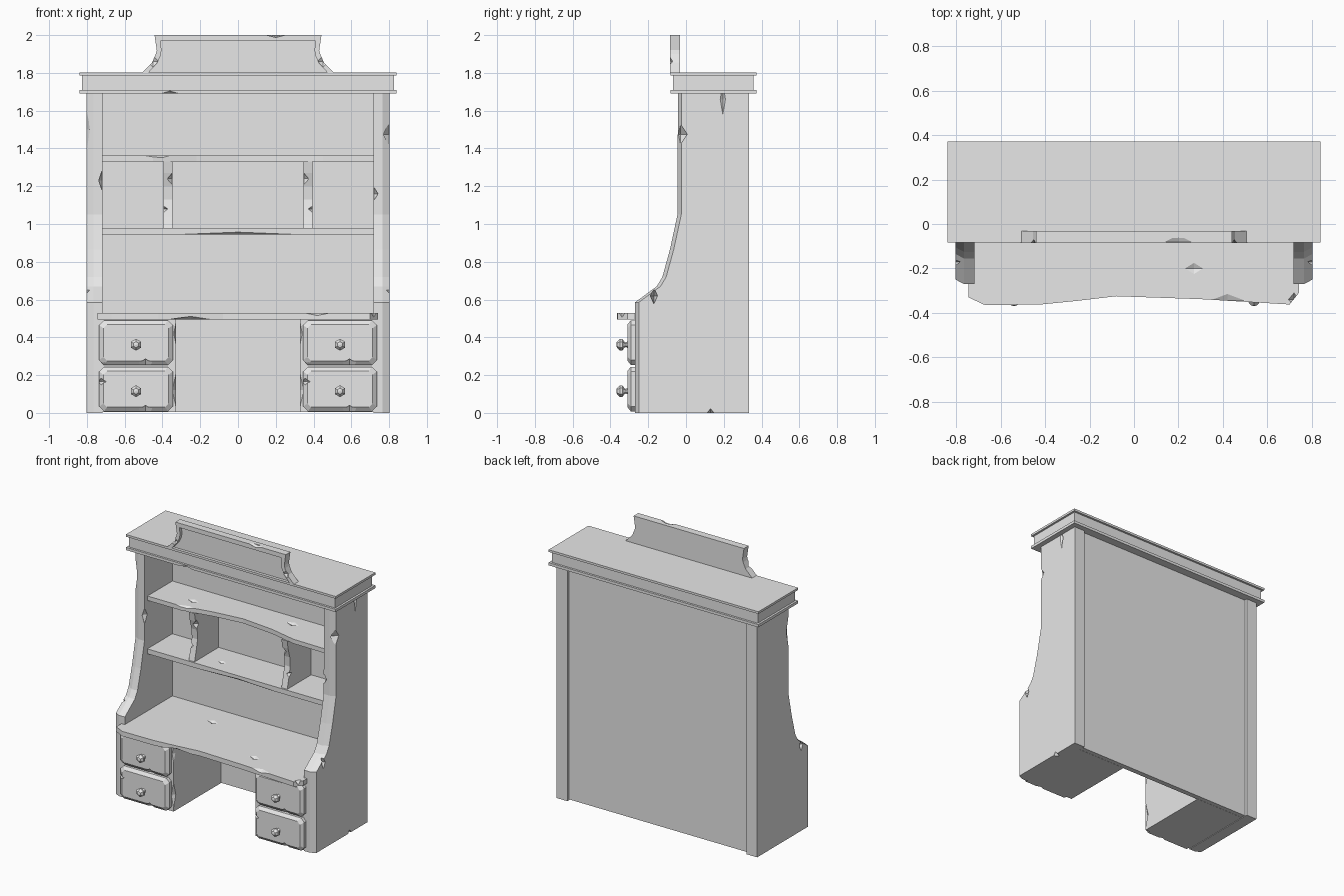
import bpy, bmesh, math
from mathutils import Vector

if "Cube" in bpy.data.objects:
    bpy.data.objects.remove(bpy.data.objects["Cube"])

grey = bpy.data.materials.new("plain_grey")
grey.use_nodes = True
grey.diffuse_color = (0.8, 0.8, 0.8, 1)
grey.node_tree.nodes["Principled BSDF"].inputs["Base Color"].default_value = (0.8, 0.8, 0.8, 1)


def finish(name, bm):
    bmesh.ops.recalc_face_normals(bm, faces=bm.faces)
    mesh = bpy.data.meshes.new(name)
    bm.to_mesh(mesh)
    bm.free()
    mesh.materials.append(grey)
    obj = bpy.data.objects.new(name, mesh)
    bpy.context.scene.collection.objects.link(obj)
    return obj


def loft(name, loops):
    """Closed solid through several loops with equal point counts."""
    bm = bmesh.new()
    rings = [[bm.verts.new(p) for p in loop] for loop in loops]
    n = len(rings[0])
    for a, b in zip(rings, rings[1:]):
        for i in range(n):
            j = (i + 1) % n
            bm.faces.new((a[i], a[j], b[j], b[i]))
    bm.faces.new(rings[0])
    bm.faces.new(rings[-1])
    return finish(name, bm)


def box(name, x0, x1, y0, y1, z0, z1):
    corners = [(x0, y0), (x1, y0), (x1, y1), (x0, y1)]
    return loft(name, [[(x, y, z) for x, y in corners] for z in (z0, z1)])


def board(name, outline, z0, z1):
    return loft(name, [[(x, y, z) for x, y in outline] for z in (z0, z1)])


def upright(name, outline, y0, y1):
    return loft(name, [[(x, y, z) for x, z in outline] for y in (y0, y1)])


def chip(obj, *dents):
    """Cut worn octahedral dents, each given as centre and half size."""
    for centre, size in dents:
        bm = bmesh.new()
        bmesh.ops.create_uvsphere(bm, u_segments=4, v_segments=2, radius=1)
        for v in bm.verts:
            v.co = Vector(centre) + v.co * Vector(size)
        cutter = finish("dent_cutter", bm)
        cutter.hide_render = True
        mod = obj.modifiers.new("dent", "BOOLEAN")
        mod.operation, mod.solver, mod.object = "DIFFERENCE", "EXACT", cutter
        bpy.context.view_layer.update()
        graph = bpy.context.evaluated_depsgraph_get()
        mesh = bpy.data.meshes.new_from_object(obj.evaluated_get(graph))
        obj.modifiers.clear()
        obj.data = mesh
        bpy.data.objects.remove(cutter)


# Side panels with a chamfered outer front edge
front = [(-0.27, 0), (-0.27, 0.585), (-0.155, 0.67), (-0.125, 0.72),
         (-0.085, 0.865), (-0.045, 1.05), (-0.043, 1.69)]
back = [(0.333, 1.69), (0.333, 0)]


def panel_loop(x, shift):
    return [(x, y + shift, z) for y, z in front] + [(x, y, z) for y, z in back]


for side, s in (("left", 1), ("right", -1)):
    panel = loft(side + "_side_panel",
                 [panel_loop(s * 0.718, 0), panel_loop(s * 0.765, 0), panel_loop(s * 0.803, 0.02)])
    chip(panel, ((s * 0.80, -0.17, 0.62), (0.06, 0.02, 0.045)))
    if s > 0:
        chip(panel, ((0.80, -0.03, 1.475), (0.04, 0.04, 0.06)),
             ((0.803, 0.195, 1.66), (0.012, 0.014, 0.08)),
             ((0.80, 0.13, 0), (0.03, 0.02, 0.025)),
             ((0.72, -0.04, 1.16), (0.025, 0.03, 0.04)))
    else:
        chip(panel, ((-0.803, -0.03, 1.5), (0.02, 0.03, 0.13)),
             ((-0.72, -0.04, 1.23), (0.02, 0.03, 0.06)))

# Back panel, set in from the rear of the sides
box("back_panel", -0.72, 0.72, 0.275, 0.312, 0.005, 1.69)

# Crown: frieze between two thin lips
crown_layers = [("crown_lower_lip", 0, 1.69, 1.71), ("crown_frieze", 0.015, 1.71, 1.787),
                ("crown_top_lip", 0, 1.787, 1.803)]
for name, inset, z0, z1 in crown_layers:
    part = box(name, -0.84 + inset, 0.84 - inset, -0.083 + inset, 0.372 - inset, z0, z1)
    if name == "crown_lower_lip":
        chip(part, ((-0.36, -0.083, 1.69), (0.05, 0.02, 0.014)))


# Pediment board and its raised rim
def mirrored(half):
    return half + [(-x, z) for x, z in reversed(half)]


outer = [(0.51, 1.80), (0.455, 1.855), (0.435, 1.90), (0.43, 1.92), (0.442, 2.0)]
inner = [(0.475, 1.80), (0.43, 1.85), (0.41, 1.89), (0.405, 1.92), (0.41, 1.968)]
outer, inner = mirrored(outer), mirrored(inner)
upright("pediment_board", outer, -0.062, -0.032)
rim = upright("pediment_rim", outer + inner[::-1], -0.085, -0.062)
chip(rim, ((0.2, -0.08, 2.0), (0.06, 0.03, 0.015)),
     ((0.45, -0.085, 1.86), (0.03, 0.015, 0.03)),
     ((-0.45, -0.085, 1.86), (0.03, 0.015, 0.03)))

# Shelves
top_front = [(-0.72, -0.01), (-0.45, -0.01), (-0.22, 0.035), (0, 0.06),
             (0.25, 0.035), (0.45, -0.01), (0.72, -0.015)]
top_shelf = board("top_shelf", top_front + [(0.72, 0.28), (-0.72, 0.28)], 1.33, 1.362)
chip(top_shelf, ((-0.43, 0.1, 1.362), (0.045, 0.025, 0.012)),
     ((0.31, 0.18, 1.362), (0.05, 0.03, 0.012)),
     ((-0.40, -0.01, 1.362), (0.09, 0.03, 0.016)))
middle_shelf = box("middle_shelf", -0.72, 0.72, -0.012, 0.28, 0.945, 0.98)
chip(middle_shelf, ((0, -0.012, 0.945), (0.3, 0.015, 0.012)),
     ((-0.2, 0.1, 0.98), (0.035, 0.02, 0.01)))

# Pigeonhole dividers with a wavy front
wave = [(0, 0.98), (0.015, 1.04), (0.035, 1.13), (0.03, 1.2), (0.01, 1.27), (0, 1.33)]
for side, s in (("left", 1), ("right", -1)):
    outline = wave + [(0.28, 1.33), (0.28, 0.98)]
    divider = loft(side + "_divider", [[(s * x, y, z) for y, z in outline] for x in (0.348, 0.394)])
    chip(divider, ((s * 0.35, 0.02, 1.24), (0.025, 0.03, 0.04)),
         ((s * 0.394, 0.02, 1.08), (0.025, 0.03, 0.02)))

# Desktop with a worn front edge, narrowed between the side panels
desk_front = [(-0.745, -0.27), (-0.745, -0.33), (-0.67, -0.365), (-0.42, -0.362),
              (-0.25, -0.345), (-0.08, -0.325), (0.3, -0.338), (0.5, -0.35),
              (0.7, -0.362), (0.742, -0.31), (0.742, -0.27)]
desk = board("desktop", desk_front + [(0.72, -0.27), (0.72, 0.28), (-0.72, 0.28), (-0.72, -0.27)],
             0.495, 0.53)
chip(desk, ((0.27, -0.2, 0.53), (0.04, 0.025, 0.012)),
     ((-0.27, 0.095, 0.53), (0.045, 0.025, 0.012)),
     ((0.42, -0.345, 0.53), (0.08, 0.03, 0.015)),
     ((-0.25, -0.345, 0.495), (0.2, 0.025, 0.016)),
     ((0.72, -0.34, 0.53), (0.025, 0.03, 0.025)))


# Drawer cabinets, drawer fronts and knobs
def octagon(cx, cz, w, h, cut, y):
    return [(cx + sx * (w - a), y, cz + sz * (h - b))
            for sx, sz, a, b in ((1, 1, 0, cut), (1, 1, cut, 0), (-1, 1, cut, 0), (-1, 1, 0, cut),
                                 (-1, -1, 0, cut), (-1, -1, cut, 0), (1, -1, cut, 0), (1, -1, 0, cut))]


def circle(cx, cz, r, y):
    turns = [math.radians(30 + 60 * i) for i in range(6)]
    return [(cx + r * math.cos(t), y, cz + r * math.sin(t)) for t in turns]


knob_profile = [(0.02, -0.305), (0.012, -0.318), (0.016, -0.326),
                (0.031, -0.337), (0.031, -0.35), (0.016, -0.366), (0.002, -0.369)]
for side, s in (("left", 1), ("right", -1)):
    x0, x1 = sorted((s * 0.328, s * 0.72))
    cabinet = box(side + "_cabinet", x0, x1, -0.268, 0.28, 0.004, 0.495)
    chip(cabinet, ((s * 0.328, -0.268, 0.12), (0.02, 0.025, 0.09)),
         ((s * 0.328, -0.268, 0.42), (0.012, 0.02, 0.06)))
    for row, z in (("lower", 0.126), ("upper", 0.372)):
        w, h = 0.195, 0.118
        drawer = loft(f"{side}_{row}_drawer", [
            octagon(s * 0.54, z, w, h, 0.025, -0.262),
            octagon(s * 0.54, z, w, h, 0.025, -0.292),
            octagon(s * 0.54, z, w - 0.022, h - 0.022, 0.02, -0.31)])
        dent_z = z - h if row == "upper" else z + 0.04
        chip(drawer, ((s * 0.54 - 0.18, -0.30, dent_z), (0.045, 0.02, 0.02)),
             ((s * 0.54 + 0.05, -0.305, z - h), (0.06, 0.025, 0.04)))
        loft(f"{side}_{row}_knob", [circle(s * 0.54, z - 0.011, r, y) for r, y in knob_profile])
